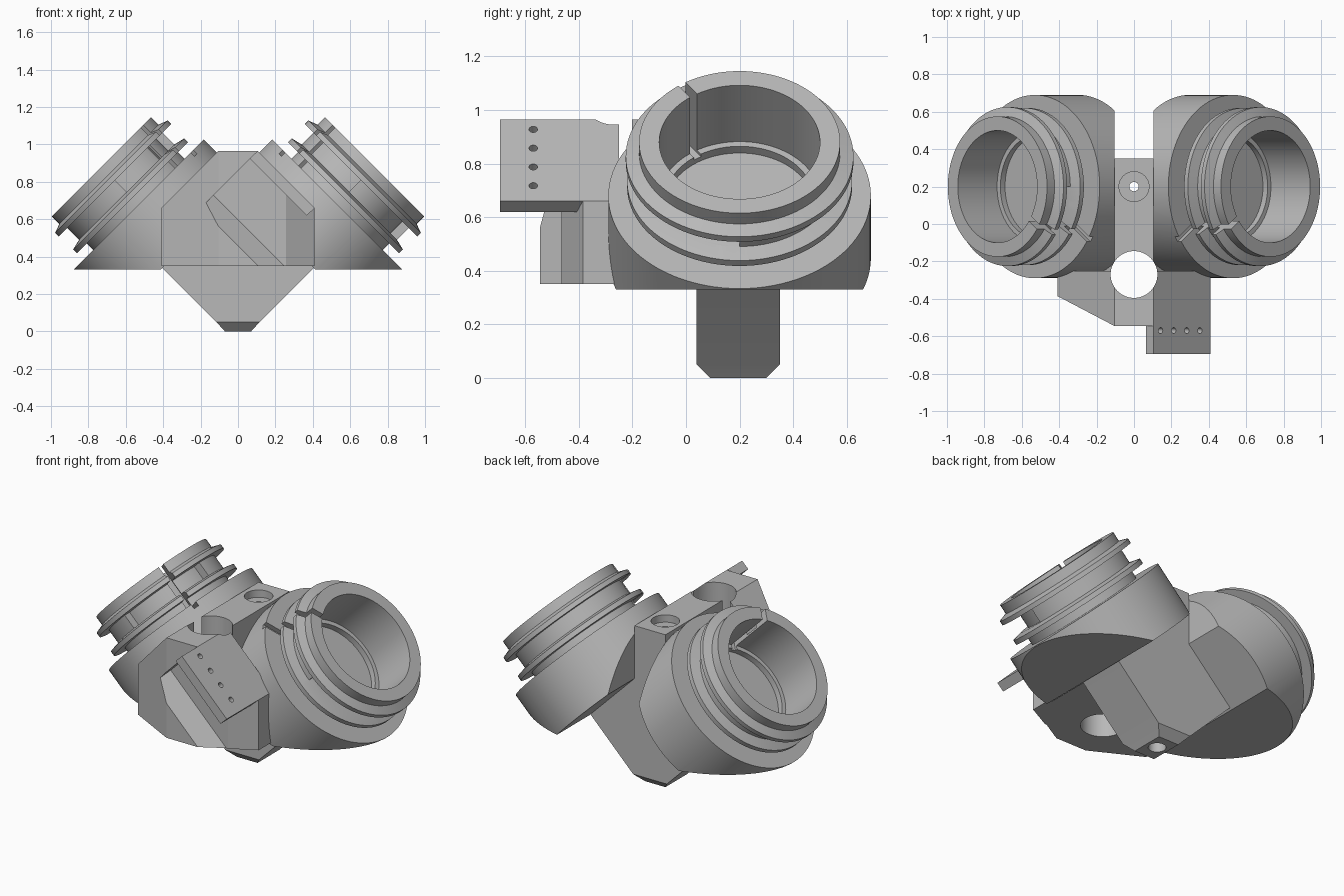
import bpy, bmesh, math
from mathutils import Matrix, Vector

old = bpy.data.objects.get("Cube")
if old:
    bpy.data.objects.remove(old, do_unlink=True)

R2 = math.sqrt(2)
grey = bpy.data.materials.new("plain grey")
grey.use_nodes = True
grey.diffuse_color = (0.48, 0.48, 0.48, 1)
grey.node_tree.nodes["Principled BSDF"].inputs["Base Color"].default_value = grey.diffuse_color


def frame(ax, ay, az, origin=(0, 0, 0)):
    m = Matrix((ax, ay, az)).transposed().to_4x4()
    m.translation = Vector(origin)
    return m


XZ = frame((1, 0, 0), (0, 0, 1), (0, 1, 0))
YZ = frame((0, 1, 0), (0, 0, 1), (1, 0, 0))
XY = Matrix.Identity(4)
D = 1 / R2


def make(name, bm, m):
    bmesh.ops.transform(bm, matrix=m, verts=bm.verts)
    bmesh.ops.recalc_face_normals(bm, faces=bm.faces)
    me = bpy.data.meshes.new(name)
    bm.to_mesh(me)
    bm.free()
    me.materials.append(grey)
    ob = bpy.data.objects.new(name, me)
    bpy.context.collection.objects.link(ob)
    return ob


def prism(name, pts, lo, hi, m=XY):
    bm = bmesh.new()
    a = [bm.verts.new((x, y, lo)) for x, y in pts]
    b = [bm.verts.new((x, y, hi)) for x, y in pts]
    bm.faces.new(a)
    bm.faces.new(b)
    for i in range(len(pts)):
        j = (i + 1) % len(pts)
        bm.faces.new((a[i], a[j], b[j], b[i]))
    return make(name, bm, m)


def rod(r, lo, hi, m, n=48):
    pts = [(r * math.cos(2 * math.pi * i / n), r * math.sin(2 * math.pi * i / n)) for i in range(n)]
    return prism("cutter", pts, lo, hi, m)


def lathe(name, profile, m, n=96):
    bm = bmesh.new()
    rings = []
    for r, z in profile:
        count = n if r > 0 else 1
        rings.append([bm.verts.new((r * math.cos(2 * math.pi * i / n),
                                    r * math.sin(2 * math.pi * i / n), z)) for i in range(count)])
    for a, b in zip(rings, rings[1:]):
        for i in range(n):
            j = (i + 1) % n
            quad = [a[i % len(a)], a[j % len(a)], b[j % len(b)], b[i % len(b)]]
            bm.faces.new(list(dict.fromkeys(quad)))
    return make(name, bm, m)


def combine(ob, tool, op="DIFFERENCE", keep=False):
    mod = ob.modifiers.new("bool", "BOOLEAN")
    mod.operation, mod.solver, mod.object = op, "EXACT", tool
    bpy.context.view_layer.update()
    me = bpy.data.meshes.new_from_object(ob.evaluated_get(bpy.context.evaluated_depsgraph_get()))
    ob.modifiers.clear()
    ob.data = me
    if not keep:
        bpy.data.objects.remove(tool, do_unlink=True)


def mirrored(half):
    return half + [(-x, z) for x, z in reversed(half)]


def box(x0, x1, z0, z1):
    return prism("cutter", [(x0, z0), (x1, z0), (x1, z1), (x0, z1)], -2, 2, XZ)


parts = []

# Two tilted sockets: (radius, height along the axis times root two)
PROFILE = [(0, .745), (.49, .745), (.49, 1.21), (.345, 1.21), (.345, 1.28), (.42, 1.28),
           (.42, 1.32), (.36, 1.34), (.36, 1.467), (.425, 1.467), (.425, 1.505), (.375, 1.53),
           (.375, 1.61), (.3, 1.61), (.3, 1.19), (.275, 1.19), (.275, 1.14), (0, 1.14)]
for side, name, start in ((1, "left_socket", 180), (-1, "right_socket", 270)):
    m = frame((-side * D, 0, D), (0, 1, 0), (side * D, 0, D), (-.075 * side, .2, .075))
    tube = lathe(name, [(r, s / R2) for r, s in PROFILE], m)
    # flat underside and flat inner wall
    combine(tube, box(-2, 2, -1, .33))
    combine(tube, box(*sorted((.105 * side, -2 * side)), -1, 3))
    # deeper quarter groove between the flanges
    arc = [math.radians(start + 90 * i / 20) for i in range(21)]
    pts = [(.312 * math.cos(a), .312 * math.sin(a)) for a in arc]
    pts += [(.5 * math.cos(a), .5 * math.sin(a)) for a in reversed(arc)]
    combine(tube, prism("cutter", pts, 1.34 / R2, 1.467 / R2, m))
    # clamping slot through the wall
    slot = [(.27, -.016), (.6, -.016), (.6, .016), (.27, .016)]
    combine(tube, prism("cutter", slot, 1.17 / R2, 1.3, m @ Matrix.Rotation(math.radians(-35), 4, "Z")))
    parts.append(tube)

# Front block: sloped shoulders crossed with a chamfered plan
block = prism("front_block", mirrored([(.41, .35), (.41, .66), (.105, .965)]), -.6, -.25, XZ)
combine(block, prism("cutter", mirrored([(.5, -.2), (.5, -.338), (.105, -.545)]), 0, 1.5), "INTERSECT")
# relief below the mounting plate
relief = frame((0, 1, 0), (D, 0, D), (D, 0, -D))
combine(block, prism("cutter", [(-.62, .327 / R2), (-.465, .596 / R2), (-.465, 1.3 / R2), (-.62, 1.3 / R2)],
                     -.86 / R2, 2, relief))

# Central web between the sockets
web = prism("central_web", mirrored([(.39, .35), (.105, .64), (.105, .965)]), -.25, .04, XZ)

# Rear post with a chamfered foot
post = prism("rear_post", mirrored([(.07, 0), (.115, .05), (.407, .342), (.105, .64), (.105, .965)]),
             0, .5, XZ)
combine(post, prism("cutter", [(.09, 0), (.3, 0), (.35, .05), (.35, 1), (.04, 1), (.04, .05)], -1, 1, YZ),
        "INTERSECT")
centre = Matrix.Translation((0, .2, 0))
for r, lo, hi in ((.025, -1, 2), (.08, .92, 2), (.05, -1, .3)):
    combine(post, rod(r, lo, hi, centre))

# Mounting plate with a row of screw holes
plate = prism("mounting_plate", [(.105, .965), (.41, .66), (.368, .62), (.063, .925)], -.695, -.28, XZ)
for i in range(4):
    x = .14 + .07 * i
    combine(plate, rod(.016, -.2, .2, frame((D, 0, -D), (0, 1, 0), (D, 0, D), (x, -.57, 1.065 - x)), 24))

# Vertical through hole
parts += [block, web, plate]
for ob in parts:
    combine(ob, rod(.125, -1, 3, Matrix.Translation((0, -.27, 0)), 64))
parts.append(post)

# Smooth the round walls and keep the edges crisp
bpy.ops.object.select_all(action="DESELECT")
for ob in parts:
    ob.select_set(True)
bpy.context.view_layer.objects.active = parts[0]
bpy.ops.object.shade_smooth_by_angle(angle=math.radians(25))
